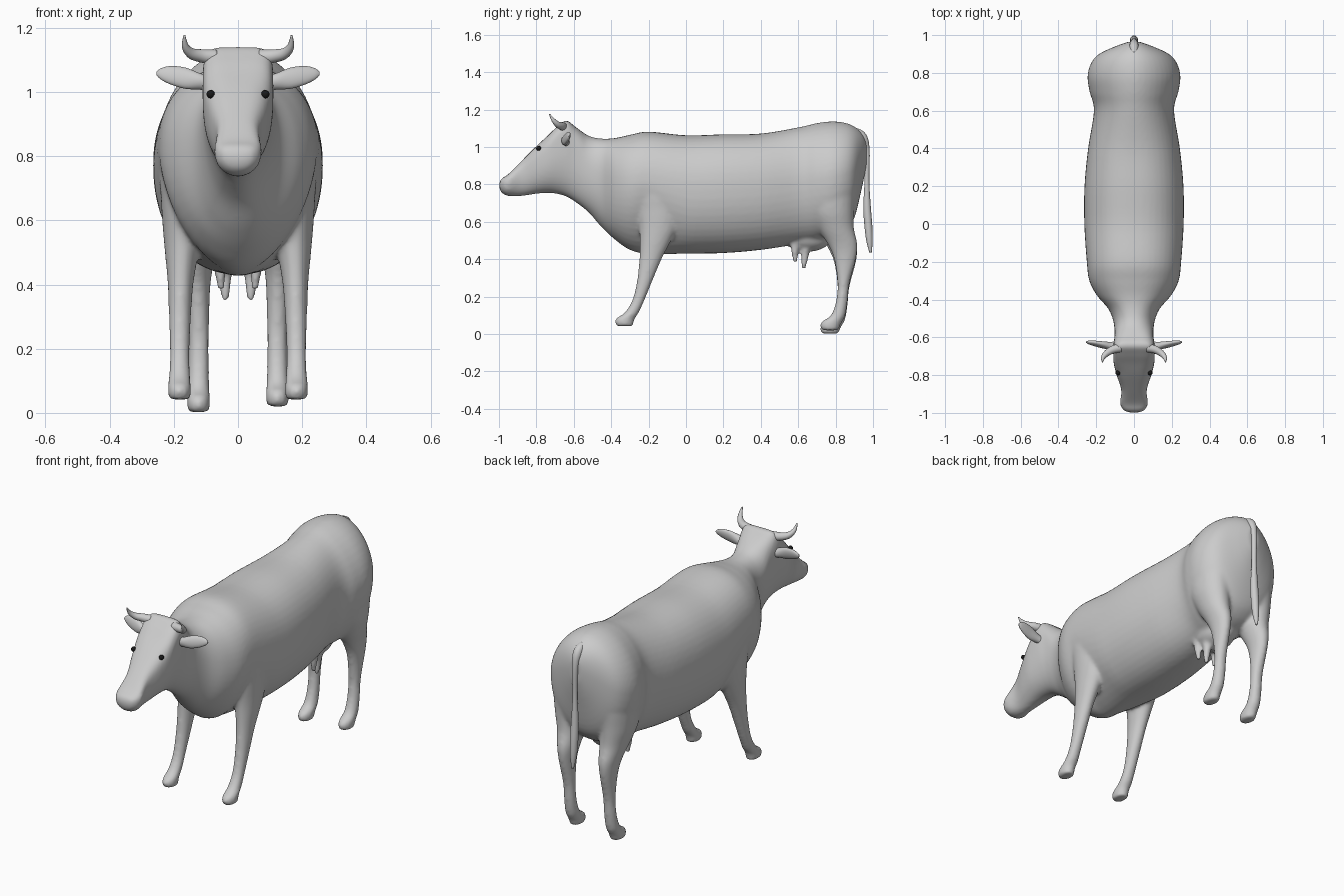
import bpy, bmesh, math
from mathutils import Vector, Matrix

if "Cube" in bpy.data.objects:
    bpy.data.objects.remove(bpy.data.objects["Cube"])


def smooth_rows(rows, n=5):
    """Catmull-Rom resampling of a short table of control rows."""
    out = []
    for i in range(len(rows) - 1):
        a, b, c, d = (rows[max(0, min(len(rows) - 1, i + k))] for k in (-1, 0, 1, 2))
        for s in range(n):
            t = s / n
            out.append([0.5 * (2 * q + (r - p) * t + (2 * p - 5 * q + 4 * r - w) * t * t
                               + (3 * q - p - 3 * r + w) * t ** 3)
                        for p, q, r, w in zip(a, b, c, d)])
    return out + [list(rows[-1])]


def loft(bm, rings):
    """Skin closed rings of points and cap both ends."""
    vs = [[bm.verts.new(p) for p in ring] for ring in rings]
    n = len(vs[0])
    faces = [bm.faces.new((a[i], a[(i + 1) % n], b[(i + 1) % n], b[i]))
             for a, b in zip(vs, vs[1:]) for i in range(n)]
    faces += [bm.faces.new(vs[0]), bm.faces.new(vs[-1])]
    bmesh.ops.recalc_face_normals(bm, faces=faces)


def ellipse(c, u, v, n=24):
    return [Vector(c) + Vector(u) * math.cos(2 * math.pi * i / n)
            + Vector(v) * math.sin(2 * math.pi * i / n) for i in range(n)]


def leg(bm, side, rows, dz=0):
    loft(bm, [ellipse((side * x, y, z + dz), (rx, 0, 0), (0, ry, 0))
              for z, x, y, rx, ry in smooth_rows(rows)])


def tube(bm, rows):
    """Tapered round tube through (x, y, z, radius) rows, with a frame carried along."""
    pts = smooth_rows(rows)
    rings, u = [], Vector((.3, 1, .2))
    if abs(rows[0][0] - rows[-1][0]) < .02:
        u = Vector((1, 0, 0))
    for i, p in enumerate(pts):
        a, b = pts[max(i - 1, 0)], pts[min(i + 1, len(pts) - 1)]
        t = (Vector(b[:3]) - Vector(a[:3])).normalized()
        u = (u - t * u.dot(t)).normalized()
        rings.append(ellipse(p[:3], u * p[3], t.cross(u) * p[3], 16))
    loft(bm, rings)


def ball(bm, c, r):
    bmesh.ops.create_uvsphere(bm, u_segments=24, v_segments=16, radius=1,
                              matrix=Matrix.Translation(c) @ Matrix.Diagonal((*r, 1)))


def finish(name, bm):
    me = bpy.data.meshes.new(name)
    bm.to_mesh(me)
    bm.free()
    me.shade_smooth()
    ob = bpy.data.objects.new(name, me)
    bpy.context.collection.objects.link(ob)
    return ob


# Torso, neck and head: y, top z, bottom z, half width
TRUNK = [(-.998, .81, .78, .03), (-.985, .832, .755, .056), (-.95, .855, .738, .074),
         (-.88, .925, .738, .067), (-.80, 1.005, .75, .092), (-.74, 1.06, .755, .107),
         (-.69, 1.108, .75, .11), (-.64, 1.142, .735, .109), (-.59, 1.107, .705, .103),
         (-.52, 1.06, .65, .108), (-.45, 1.045, .57, .135), (-.38, 1.048, .505, .195),
         (-.30, 1.065, .45, .237), (-.20, 1.082, .427, .25), (0, 1.063, .43, .263),
         (.2, 1.068, .433, .262), (.4, 1.072, .45, .243), (.6, 1.105, .48, .212),
         (.7, 1.128, .49, .235), (.78, 1.137, .51, .246), (.85, 1.13, .55, .228),
         (.9, 1.11, .62, .185), (.94, 1.075, .78, .10), (.965, 1.03, .9, .03)]


def trunk_ring(y, top, bot, hw, n=48):
    head = min(1, max(0, (-.5 - y) / .15))
    poll = max(0, 1 - abs(y + .66) / .12)
    chest = max(0, 1 - abs(y + .22) / .24)
    rump = min(1, max(0, (y - .35) / .35))
    mid = bot + (top - bot) * (.54 + .1 * head + .06 * chest)
    ring = []
    for i in range(n):
        c, s = math.cos(2 * math.pi * i / n), math.sin(2 * math.pi * i / n)
        e = 2 / (2.25 + .85 * head + 2.5 * poll - .4 * rump) if s > 0 else 2 / (2.15 - .55 * chest)
        h = top - mid if s > 0 else mid - bot
        ring.append((math.copysign(abs(c) ** e, c) * hw, y,
                     mid + math.copysign(abs(s) ** e, s) * h))
    return ring


body = bmesh.new()
loft(body, [trunk_ring(*r) for r in smooth_rows(TRUNK)])

# Legs: z, x, y, radius x, radius y
FRONT = [(.93, .13, -.17, .06, .09), (.78, .15, -.16, .092, .13), (.66, .162, -.145, .078, .122),
         (.57, .17, -.148, .064, .104), (.5, .175, -.163, .053, .084),
         (.4, .179, -.19, .04, .06), (.28, .181, -.222, .034, .041), (.18, .182, -.255, .031, .033),
         (.115, .182, -.29, .034, .038), (.085, .182, -.322, .036, .05),
         (.06, .182, -.33, .036, .05), (.042, .182, -.325, .032, .043)]
HIND = [(.93, .11, .77, .075, .09), (.8, .13, .77, .10, .135), (.65, .135, .775, .09, .122),
        (.55, .130, .80, .070, .098), (.46, .126, .838, .049, .079), (.38, .125, .85, .038, .058),
        (.25, .122, .842, .032, .032), (.15, .122, .832, .032, .032), (.08, .123, .812, .034, .04),
        (.05, .123, .782, .036, .055), (.025, .123, .77, .036, .053), (.002, .123, .772, .032, .046)]
for side in (-1, 1):
    leg(body, side, FRONT)
    leg(body, side, HIND, .0 if side < 0 else .018)
    # Teats
    tube(body, [(side * .055, .58, .50, .026), (side * .055, .582, .43, .018), (side * .052, .584, .383, .011)])
    tube(body, [(side * .04, .64, .48, .028), (side * .04, .635, .41, .02), (side * .04, .628, .35, .012)])
# Udder
ball(body, (0, .65, .52), (.095, .13, .08))

# Fuse the body parts into one soft skin
ob = finish("body", body)
remesh = ob.modifiers.new("fuse", 'REMESH')
remesh.mode = 'VOXEL'
remesh.voxel_size = .009
remesh.use_smooth_shade = True
soft = ob.modifiers.new("soften", 'SMOOTH')
soft.factor = .5
soft.iterations = 10

# Tail
tail = bmesh.new()
tube(tail, [(0, .90, 1.085, .02), (0, .943, 1.055, .024), (0, .965, .98, .017), (0, .967, .82, .013),
            (0, .968, .68, .02), (0, .975, .58, .021), (0, .981, .5, .017), (0, .987, .435, .006)])
finish("tail", tail)

black = bpy.data.materials.new("black")
black.diffuse_color = (.01, .01, .01, 1)
black.use_nodes = True
black.node_tree.nodes["Principled BSDF"].inputs["Base Color"].default_value = black.diffuse_color
for side, label in ((-1, "left"), (1, "right")):
    # Ear: x, y, z, half thickness, half height
    ear = bmesh.new()
    rows = [(.085, -.64, 1.025, .02, .02), (.12, -.645, 1.033, .02, .024),
            (.165, -.64, 1.043, .016, .032), (.21, -.632, 1.052, .012, .028),
            (.24, -.627, 1.056, .008, .017), (.254, -.625, 1.057, .003, .005)]
    loft(ear, [ellipse((side * x, y, z), (0, t, -t * .5), (0, h * .3, h))
               for x, y, z, t, h in smooth_rows(rows)])
    finish(label + "_ear", ear)
    # Horn
    horn = bmesh.new()
    tube(horn, [(side * x, y, z, r) for x, y, z, r in
                [(.07, -.655, 1.108, .024), (.112, -.665, 1.112, .021), (.145, -.685, 1.12, .017),
                 (.164, -.708, 1.142, .011), (.167, -.73, 1.176, .003)]])
    finish(label + "_horn", horn)
    # Eye
    eye = bmesh.new()
    ball(eye, (side * .085, -.788, .993), (.013, .013, .013))
    finish(label + "_eye", eye).data.materials.append(black)
